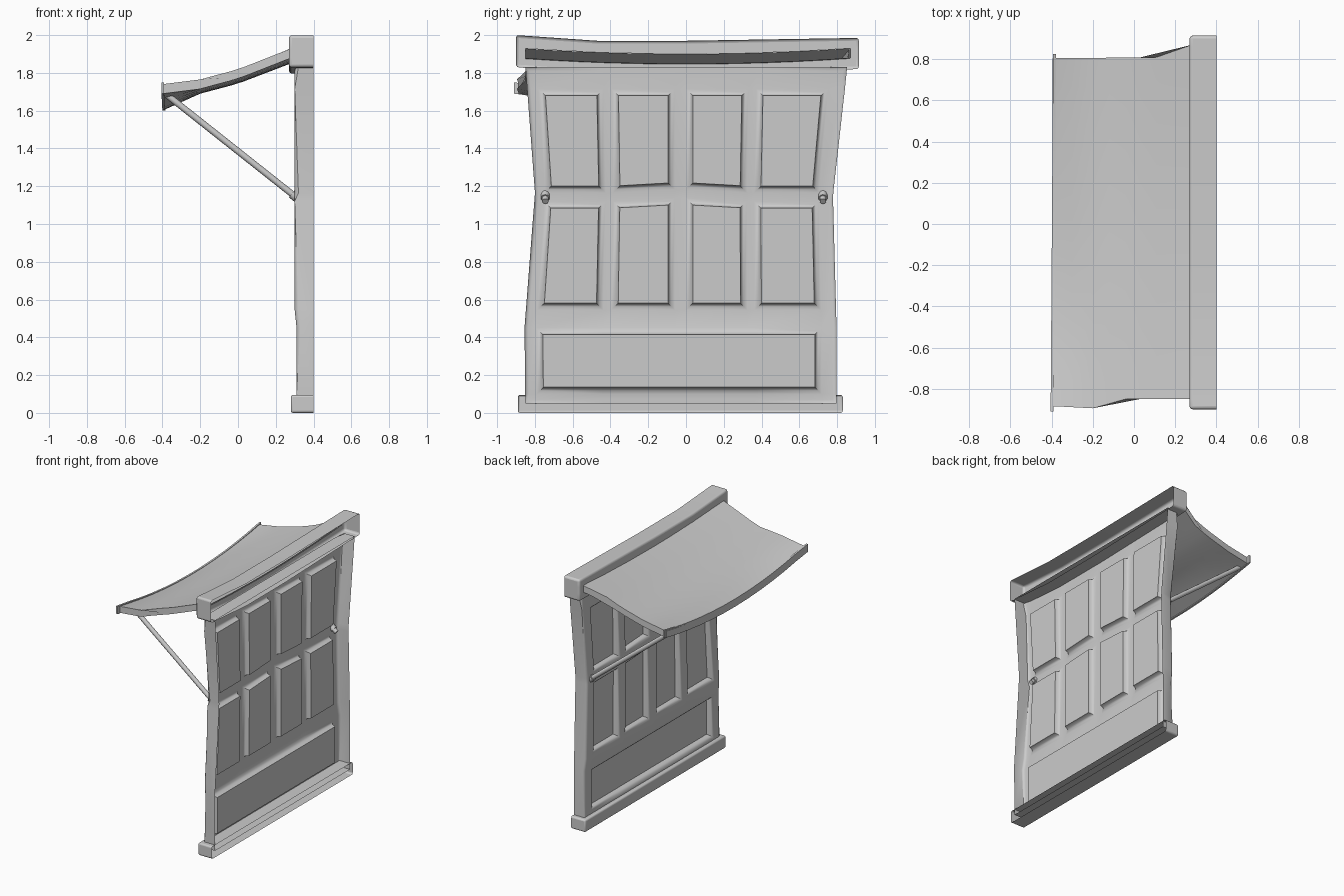
import bpy, bmesh
from mathutils import Vector

cube = bpy.data.objects.get("Cube")
if cube:
    bpy.data.objects.remove(cube, do_unlink=True)

grey = bpy.data.materials.new("plain_grey")
grey.use_nodes = True
colour = (0.6, 0.6, 0.6, 1)
grey.diffuse_color = colour
grey.node_tree.nodes["Principled BSDF"].inputs["Base Color"].default_value = colour


def lerp_table(table, v):
    """Piecewise linear lookup in (key, value) pairs."""
    for (a, p), (b, q) in zip(table, table[1:]):
        if v <= b:
            return p + (q - p) * max(0, (v - a) / (b - a))
    return table[-1][1]


def finish(name, bm, bevel=0.0):
    mesh = bpy.data.meshes.new(name)
    bm.to_mesh(mesh)
    bm.free()
    mesh.materials.append(grey)
    ob = bpy.data.objects.new(name, mesh)
    bpy.context.collection.objects.link(ob)
    if bevel:
        mod = ob.modifiers.new("rounding", 'BEVEL')
        mod.width, mod.segments = bevel, 3
        mod.limit_method, mod.angle_limit = 'ANGLE', 1.0
    bpy.ops.object.select_all(action='DESELECT')
    ob.select_set(True)
    bpy.context.view_layer.objects.active = ob
    bpy.ops.object.shade_smooth_by_angle(angle=0.75)
    return ob


def loft(name, rows, closed=False, skip=None, bevel=0.0):
    """Skin cross-sections along y and cap both ends."""
    bm = bmesh.new()
    vs = [[bm.verts.new(p) for p in row] for row in rows]
    n = len(rows[0])
    for r in range(len(rows) - 1):
        for i in range(n if closed else n - 1):
            if skip and skip(r, i):
                continue
            j = (i + 1) % n
            bm.faces.new((vs[r][i], vs[r][j], vs[r + 1][j], vs[r + 1][i]))
    bm.faces.new(vs[0])
    bm.faces.new(vs[-1])
    bmesh.ops.recalc_face_normals(bm, faces=bm.faces)
    return finish(name, bm, bevel)


# Awning surface: slope away from the wall, with a sagging middle
SLOPE = [(-0.4, 1.74), (-0.2, 1.765), (0, 1.82), (0.28, 1.93)]
SAG = [(-0.4, 0.09), (-0.2, 0.025), (0.28, 0.03)]
SIDE_R = [(-0.39, -0.885), (-0.2, -0.895), (-0.04, -0.85), (0.28, -0.85)]
SIDE_L = [(-0.39, 0.805), (0.11, 0.81), (0.28, 0.87)]


def awning_z(x, y):
    return lerp_table(SLOPE, x) - lerp_table(SAG, x) * max(0, 1 - (y / 0.87) ** 2)


xs = [-0.395, -0.3, -0.2, -0.12, -0.04, 0.03, 0.11, 0.2, 0.28]
STEPS = 12
rows = []
for s in range(STEPS + 1):
    top = []
    for x in xs:
        a, b = lerp_table(SIDE_R, x), lerp_table(SIDE_L, x)
        y = a + (b - a) * s / STEPS
        top.append(Vector((x, y, awning_z(x, y))))
    under = [p - Vector((0, 0, 0.05)) for p in reversed(top)]
    rows.append(under + top)
loft("awning", rows)

# Lip along the awning's outer edge
rows = []
for s in range(STEPS + 1):
    t = s / STEPS
    x, y = -0.405 + 0.012 * t, -0.91 + 1.735 * t
    z = awning_z(-0.4, y) + 0.01
    rows.append([(x, y, z - 0.06), (x, y, z), (x + 0.014, y, z), (x + 0.014, y, z - 0.06)])
loft("awning_lip", rows, closed=True)

# Top bar: open-backed box with a slot where the awning enters
BAR_TOP = [(-0.9, 2.0), (-0.47, 1.97), (0, 1.97), (0.91, 1.985)]
BAR_LOW = [(-0.9, 1.83), (-0.47, 1.797), (0, 1.797), (0.91, 1.82)]
rows = []
stations = [-0.9, -0.85, -0.47, -0.2, 0, 0.3, 0.6, 0.86, 0.915]
for y in stations:
    hi, lo, slot = lerp_table(BAR_TOP, y), lerp_table(BAR_LOW, y), awning_z(0.28, y)
    rows.append([(0.4, y, lo), (0.27, y, lo), (0.27, y, slot - 0.05),
                 (0.27, y, slot), (0.27, y, hi), (0.4, y, hi)])
loft("top_bar", rows, skip=lambda r, i: i == 2 and 0 < r < len(stations) - 2, bevel=0.015)

# Bottom sill: open-backed box
loft("bottom_sill", [[(0.4, y, 0), (0.28, y, 0), (0.28, y, 0.095), (0.4, y, 0.095)]
                     for y in (-0.89, 0.83)], bevel=0.012)

# Window frame: a warped sheet with recessed panels and walls running back
LEAN_R = [(0, 0), (0.45, -0.005), (1.2, 0.053), (1.82, 0)]
LEAN_L = [(0, -0.053), (0.45, -0.053), (1.15, -0.072), (1.82, 0.003)]
ys = [-0.85, -0.79, -0.439, -0.396, -0.059, 0.0, 0.333, 0.374, 0.76, 0.85]
zs = [0.05, 0.1, 0.45, 0.545, 1.12, 1.165, 1.715, 1.83]


def frame_point(y, z):
    lean = lerp_table(LEAN_R if y < 0 else LEAN_L, z) * (y / 0.85) ** 2
    arch = 0.018 if abs(y) < 0.1 and 1 < z < 1.3 else 0
    return (0.31 if z < 0.5 else 0.3, y + lean, z + arch)


bm = bmesh.new()
grid = [[bm.verts.new(frame_point(y, z)) for y in ys] for z in zs]
cell = {}
for r in range(len(zs) - 1):
    for c in range(len(ys) - 1):
        cell[r, c] = bm.faces.new((grid[r][c], grid[r + 1][c],
                                   grid[r + 1][c + 1], grid[r][c + 1]))
bm.normal_update()
if cell[0, 0].normal.x > 0:
    bmesh.ops.reverse_faces(bm, faces=list(bm.faces))
panels = [[cell[1, c] for c in range(1, 8)]]
panels += [[cell[r, c]] for r in (3, 5) for c in (1, 3, 5, 7)]
for panel in panels:
    # rounded shoulder down to the flat panel
    for width, drop in ((0.018, 0.005), (0.012, 0.011), (0.006, 0.028)):
        bmesh.ops.inset_region(bm, faces=panel, thickness=width, depth=-drop,
                               use_even_offset=True, use_boundary=True)
rim = [e for e in bm.edges if e.is_boundary]
walls = bmesh.ops.extrude_edge_only(bm, edges=rim)["geom"]
for v in walls:
    if isinstance(v, bmesh.types.BMVert):
        v.co.x = 0.4
bmesh.ops.bevel(bm, geom=[e for e in rim if e.is_valid], offset=0.02, segments=3,
                profile=0.5, affect='EDGES')
bmesh.ops.recalc_face_normals(bm, faces=bm.faces)
finish("window_frame", bm)


# Struts and their collars
def rod(name, a, b, radius, sides=10):
    a, b = Vector(a), Vector(b)
    bm = bmesh.new()
    bmesh.ops.create_cone(bm, cap_ends=True, segments=sides, radius1=radius,
                          radius2=radius, depth=(b - a).length)
    turn = (b - a).to_track_quat('Z', 'Y').to_matrix()
    bmesh.ops.rotate(bm, verts=bm.verts, matrix=turn)
    bmesh.ops.translate(bm, verts=bm.verts, vec=(a + b) / 2)
    finish(name, bm)


for side, y in (("right", -0.745), ("left", 0.725)):
    start, end = Vector((-0.385, y, 1.69)), Vector((0.335, y, 1.12))
    rod(side + "_strut", start, end, 0.017)
    rod(side + "_strut_collar", start.lerp(end, 0.93), start.lerp(end, 0.97), 0.024)
